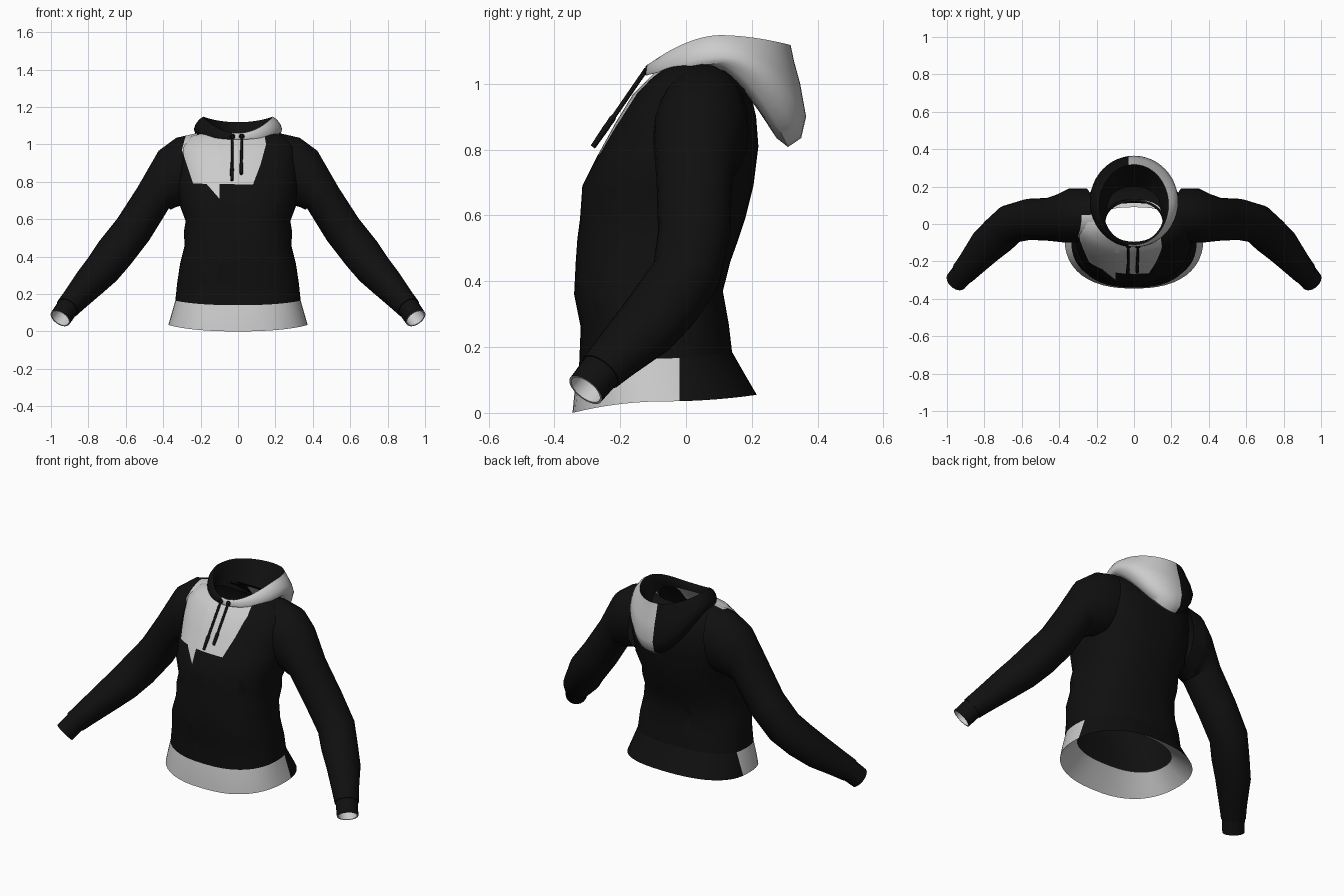
import bpy, bmesh
from math import sin, cos, pi, radians
from mathutils import Vector

if "Cube" in bpy.data.objects:
    bpy.data.objects.remove(bpy.data.objects["Cube"])


def material(name, v):
    m = bpy.data.materials.new(name)
    m.diffuse_color = (v, v, v, 1)
    m.use_nodes = True
    m.node_tree.nodes["Principled BSDF"].inputs["Base Color"].default_value = m.diffuse_color
    return m


GREY, BLACK = material("grey_cloth", 0.8), material("black_cloth", 0.005)


def spow(v, p):
    return abs(v) ** p * (1 if v >= 0 else -1)


def body_ring(hw, yf, yb, zf, zs, zb, n=48, e=2.4, p=2.0):
    """Horizontal loop: half width, front/back y, heights at front, side, back."""
    pts = []
    for i in range(n):
        a = 2 * pi * i / n
        s = spow(sin(a), 2 / e)
        z = zs + ((zb if s > 0 else zf) - zs) * abs(s) ** p
        pts.append(Vector((hw * spow(cos(a), 2 / e), (yf + yb) / 2 + s * (yb - yf) / 2, z)))
    return pts


def scaled(ring, k):
    c = sum(ring, Vector()) / len(ring)
    return [c + (v - c) * k for v in ring]


def cut(bm, co, no):
    bmesh.ops.bisect_plane(bm, geom=bm.verts[:] + bm.edges[:] + bm.faces[:],
                           plane_co=co, plane_no=no, dist=1e-5)


def inside(c, poly):
    return all((b[0] - a[0]) * (c.z - a[1]) - (b[1] - a[1]) * (c.x - a[0]) > 0
               for a, b in zip(poly, poly[1:] + poly[:1]))


def loft(name, rings, grey=None, cuts=(), polys=(), cap=False):
    """Skin loops; grey(segment, centre) or a front outline picks the pale faces."""
    bm = bmesh.new()
    seg = bm.faces.layers.int.new("seg")
    rows = [[bm.verts.new(v) for v in r] for r in rings]
    n = len(rows[0])
    for k in range(len(rows) - 1):
        for i in range(n):
            j = (i + 1) % n
            f = bm.faces.new((rows[k][i], rows[k][j], rows[k + 1][j], rows[k + 1][i]))
            f[seg] = k
    if cap:
        bm.faces.new(rows[0])
        bm.faces.new(rows[-1])
    for co, no in cuts:
        cut(bm, co, no)
    for poly in polys:
        for a, b in zip(poly, poly[1:] + poly[:1]):
            cut(bm, (a[0], 0, a[1]), (b[1] - a[1], 0, a[0] - b[0]))
    bmesh.ops.recalc_face_normals(bm, faces=bm.faces[:])
    for f in bm.faces:
        c = f.calc_center_median()
        pale = (grey and grey(f[seg], c)) or (c.y < 0.06 and any(inside(c, p) for p in polys))
        f.material_index = 0 if pale else 1
    me = bpy.data.meshes.new(name)
    bm.to_mesh(me)
    bm.free()
    me.materials.append(GREY)
    me.materials.append(BLACK)
    ob = bpy.data.objects.new(name, me)
    bpy.context.collection.objects.link(ob)
    bpy.ops.object.select_all(action='DESELECT')
    ob.select_set(True)
    bpy.context.view_layer.objects.active = ob
    bpy.ops.object.shade_smooth_by_angle(angle=radians(50))
    return ob


# pale chest panel outline in x, z (counter-clockwise)
panel = [(-0.24, 0.79), (0.08, 0.785), (0.12, 0.89), (0.15, 1.0), (0.13, 1.12), (-0.26, 1.12), (-0.30, 0.97)]
flap = [(-0.17, 0.79), (-0.10, 0.71), (-0.10, 0.79)]

# torso
hem_top = (0.335, -0.325, 0.14, 0.14, 0.165, 0.185)
torso = [
    hem_top,
    (0.325, -0.32, 0.13, 0.26, 0.26, 0.27),
    (0.31, -0.34, 0.112, 0.36, 0.36, 0.37),
    (0.285, -0.335, 0.135, 0.46, 0.46, 0.46),
    (0.29, -0.33, 0.16, 0.53, 0.53, 0.53),
    (0.28, -0.322, 0.18, 0.59, 0.59, 0.59),
    (0.31, -0.315, 0.205, 0.69, 0.67, 0.69),
    (0.32, -0.27, 0.22, 0.78, 0.78, 0.81),
    (0.32, -0.215, 0.213, 0.88, 0.88, 0.90),
    (0.31, -0.16, 0.195, 0.97, 0.985, 0.98),
    (0.25, -0.13, 0.165, 1.0, 1.045, 1.03),
    (0.165, -0.10, 0.13, 1.03, 1.065, 1.05),
]
loft("torso", [body_ring(*r) for r in torso], polys=(panel, flap))

# hem band with pale front and lining
hem = [hem_top, (0.355, -0.338, 0.18, 0.07, 0.095, 0.115),
       (0.372, -0.345, 0.215, 0.0, 0.035, 0.055), (0.28, -0.25, 0.09, 0.12, 0.13, 0.14)]
loft("hem_band", [body_ring(*r) for r in hem], lambda k, c: k >= 2 or c.y < -0.02,
     cuts=[((0, -0.02, 0), (0, 1, 0))])

# sleeves: top x,z / bottom x,z / centre y / half depth
sleeve = [
    (0.22, 1.06, 0.27, 0.68, 0.05, 0.14),
    (0.33, 1.035, 0.33, 0.665, 0.045, 0.145),
    (0.425, 0.965, 0.36, 0.65, 0.03, 0.13),
    (0.52, 0.79, 0.385, 0.64, 0.025, 0.115),
    (0.64, 0.61, 0.48, 0.48, 0.025, 0.11),
    (0.735, 0.49, 0.585, 0.345, 0.0, 0.105),
    (0.80, 0.395, 0.65, 0.27, -0.06, 0.105),
    (0.86, 0.315, 0.725, 0.205, -0.12, 0.10),
    (0.93, 0.21, 0.815, 0.13, -0.215, 0.078),
    (0.96, 0.16, 0.865, 0.09, -0.26, 0.064),
    (0.997, 0.105, 0.903, 0.035, -0.305, 0.06),
]


def sleeve_rings(side, n=24):
    cs = [Vector(((r[0] + r[2]) / 2, r[4], (r[1] + r[3]) / 2)) for r in sleeve]
    out = []
    for i, r in enumerate(sleeve):
        t = (cs[min(i + 1, len(cs) - 1)] - cs[max(i - 1, 0)]).normalized()
        u = Vector((r[0] - r[2], 0, r[1] - r[3])) / 2
        size = u.length
        if i > 2:
            u = (u - t * u.dot(t)).normalized() * size
        v = t.cross(u).normalized() * r[5]
        ring = [cs[i] + u * cos(2 * pi * k / n) + v * sin(2 * pi * k / n) for k in range(n)]
        out.append([Vector((p.x * side, p.y, p.z)) for p in ring])
    return out


for label, side in (("right", 1), ("left", -1)):
    rs = sleeve_rings(side)
    loft("sleeve_" + label, rs[:9], polys=(panel,) if side < 0 else ())
    cuff = [rs[8], scaled(rs[9], 1.08), rs[9], rs[10], scaled(rs[10], 0.88), scaled(rs[8], 0.7)]
    loft("cuff_" + label, cuff, lambda k, c: k >= 3)

# hood folded down on the back
hood = [
    (0.165, -0.10, 0.13, 1.03, 1.06, 1.04),
    (0.20, -0.115, 0.20, 1.03, 1.06, 0.95),
    (0.215, -0.12, 0.275, 1.025, 1.06, 0.835),
    (0.225, -0.122, 0.31, 1.025, 1.06, 0.808),
    (0.232, -0.124, 0.35, 1.03, 1.068, 0.835),
    (0.236, -0.124, 0.365, 1.035, 1.08, 0.90),
    (0.228, -0.122, 0.347, 1.048, 1.105, 1.0),
    (0.208, -0.118, 0.328, 1.058, 1.133, 1.07),
    (0.185, -0.112, 0.318, 1.06, 1.148, 1.118),
    (0.168, -0.105, 0.28, 1.05, 1.125, 1.06),
    (0.158, -0.10, 0.20, 1.035, 1.085, 0.96),
    (0.152, -0.095, 0.12, 1.02, 1.05, 1.0),
]
loft("hood", [body_ring(*r, e=2.0, p=1.8) for r in hood],
     lambda k, c: k < 8 and c.x > -0.03, cuts=[((-0.03, 0, 0), (1, 0, 0))])


# drawstrings with thicker tips, and eyelets
def cord(name, pts, radii, n=8):
    rings = []
    t = (pts[-1] - pts[0]).normalized()
    u = t.cross(Vector((1, 0, 0))).normalized()
    for p, r in zip(pts, radii):
        rings.append([p + Vector((1, 0, 0)) * r * cos(2 * pi * k / n) + u * r * sin(2 * pi * k / n)
                      for k in range(n)])
    loft(name, rings, cap=True)


for label, x, end in (("left", -0.03, 1.0), ("right", 0.02, 0.86)):
    a, b = Vector((x, -0.12, 1.045)), Vector((x - 0.003, -0.283, 0.808))
    stops = (0, 0.2, 0.7, 0.74, 1.0)
    cord("drawstring_" + label, [a.lerp(b, s * end) for s in stops],
         (0.007, 0.007, 0.007, 0.01, 0.008))
    bpy.ops.mesh.primitive_torus_add(location=(x, -0.122, 1.042), rotation=(radians(75), 0, 0),
                                     major_radius=0.011, minor_radius=0.004,
                                     major_segments=12, minor_segments=6)
    eyelet = bpy.context.object
    eyelet.name = "eyelet_" + label
    eyelet.data.materials.append(BLACK)
